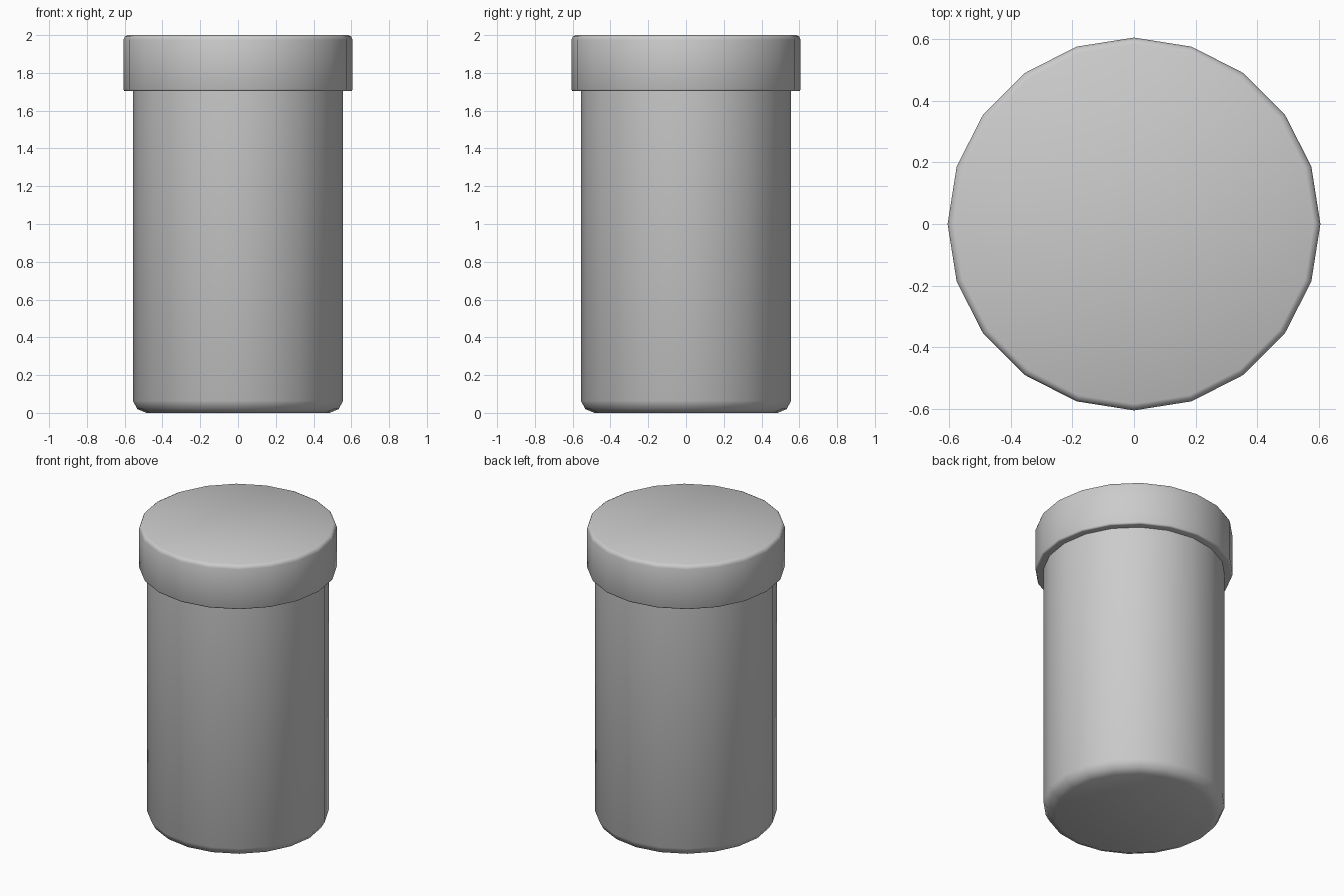
import bpy, bmesh, math

if "Cube" in bpy.data.objects:
    bpy.data.objects.remove(bpy.data.objects["Cube"])

SIDES = 20


def lathe(name, profile):
    """Revolve a (radius, height) profile around z and cap both ends."""
    bm = bmesh.new()
    rings = []
    for r, z in profile:
        rings.append([bm.verts.new((r * math.cos(math.tau * i / SIDES),
                                    r * math.sin(math.tau * i / SIDES), z))
                      for i in range(SIDES)])
    for low, high in zip(rings, rings[1:]):
        for i in range(SIDES):
            j = (i + 1) % SIDES
            bm.faces.new((low[i], low[j], high[j], high[i]))
    bm.faces.new(rings[0][::-1])
    bm.faces.new(rings[-1])
    mesh = bpy.data.meshes.new(name)
    bm.to_mesh(mesh)
    bm.free()
    obj = bpy.data.objects.new(name, mesh)
    bpy.context.collection.objects.link(obj)
    bpy.ops.object.select_all(action='DESELECT')
    obj.select_set(True)
    bpy.context.view_layer.objects.active = obj
    bpy.ops.object.shade_smooth_by_angle(angle=math.radians(50))
    return obj


# Jar body with a rounded foot; the neck runs up inside the lid
lathe("jar_body", [(0.485, 0.0), (0.533, 0.02), (0.557, 0.065), (0.557, 1.9)])

# Overhanging lid with softened rims
lathe("lid", [(0.594, 1.703), (0.602, 1.705), (0.606, 1.713), (0.606, 1.975),
              (0.600, 1.992), (0.585, 2.0)])
